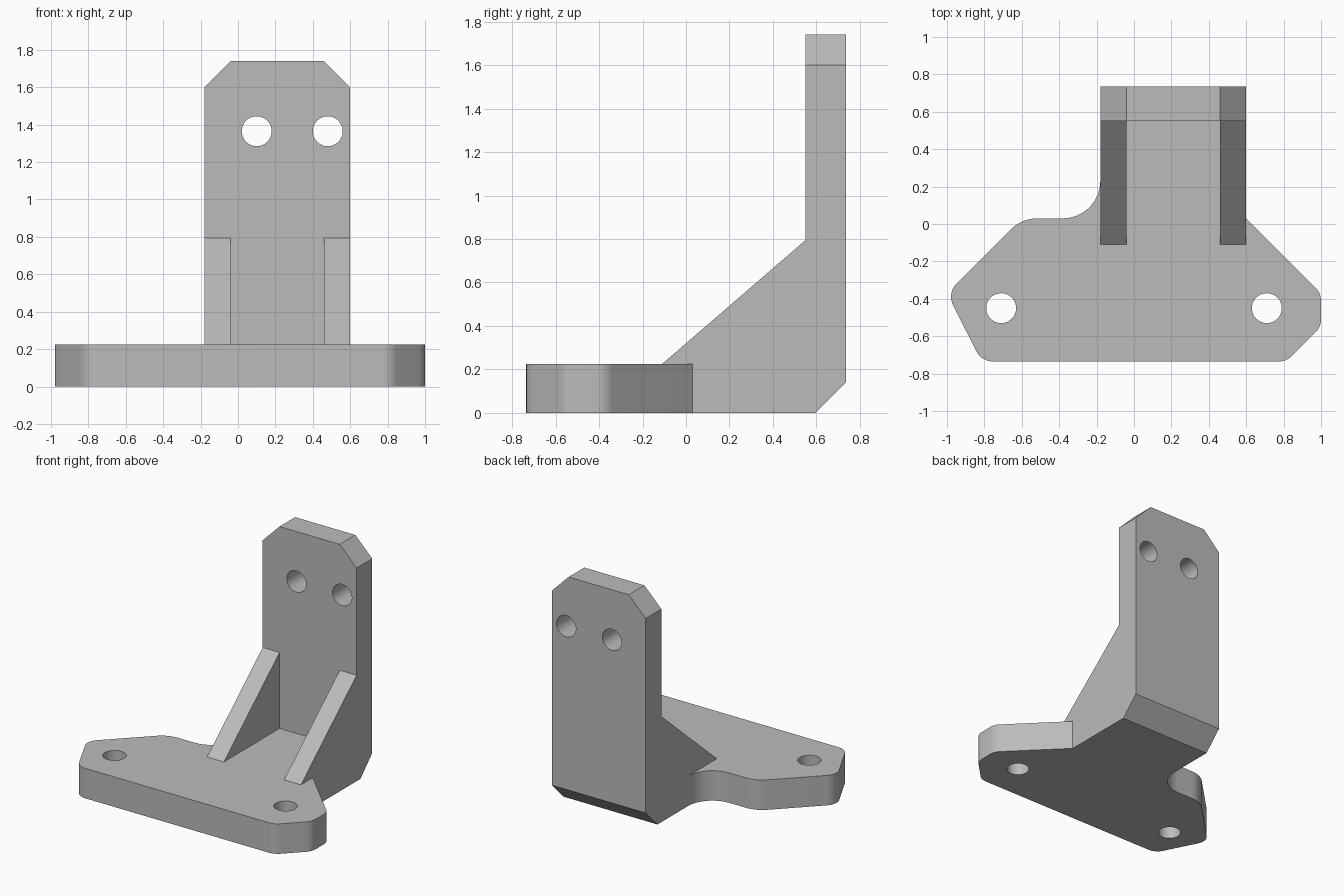
import bpy, math
from mathutils import Vector, Matrix

cube = bpy.data.objects.get("Cube")
if cube:
    bpy.data.objects.remove(cube, do_unlink=True)

THICK, HEIGHT, BACK, WALL_FRONT = 0.225, 1.74, 0.735, 0.55
LEFT, RIGHT, RIB, CHAMFER, HOLE = -0.18, 0.6, 0.14, 0.14, 0.08

grey = bpy.data.materials.new("plain grey")
grey.use_nodes = True
colour = (0.5, 0.5, 0.5, 1)
grey.diffuse_color = colour
grey.node_tree.nodes["Principled BSDF"].inputs["Base Color"].default_value = colour


def rounded(corners, steps=8):
    """Round each (x, y, radius) corner of an outline with a tangent arc."""
    out = []
    for i, (x, y, r) in enumerate(corners):
        p = Vector((x, y))
        if r == 0:
            out.append(p)
            continue
        a = (Vector(corners[i - 1][:2]) - p).normalized()
        b = (Vector(corners[(i + 1) % len(corners)][:2]) - p).normalized()
        half = a.angle(b) / 2
        centre = p + (a + b).normalized() * (r / math.sin(half))
        start = p + a * (r / math.tan(half)) - centre
        end = p + b * (r / math.tan(half)) - centre
        sweep = start.angle_signed(end)
        for k in range(steps + 1):
            # angle_signed is clockwise positive
            out.append(centre + Matrix.Rotation(-sweep * k / steps, 2) @ start)
    return out


def prism(name, outline, low, high, place):
    """Extrude a 2D outline; place maps (u, v, depth) to x, y, z."""
    n = len(outline)
    verts = [place(p[0], p[1], d) for d in (low, high) for p in outline]
    faces = [list(range(n))[::-1], list(range(n, 2 * n))]
    faces += [[i, (i + 1) % n, n + (i + 1) % n, n + i] for i in range(n)]
    mesh = bpy.data.meshes.new(name)
    mesh.from_pydata(verts, [], faces)
    mesh.materials.append(grey)
    obj = bpy.data.objects.new(name, mesh)
    bpy.context.collection.objects.link(obj)
    bpy.ops.object.select_all(action="DESELECT")
    bpy.context.view_layer.objects.active = obj
    obj.select_set(True)
    bpy.ops.object.mode_set(mode="EDIT")
    bpy.ops.mesh.select_all(action="SELECT")
    bpy.ops.mesh.normals_make_consistent(inside=False)
    bpy.ops.object.mode_set(mode="OBJECT")
    return obj


def along_x(u, v, d): return (d, u, v)
def along_y(u, v, d): return (u, d, v)
def along_z(u, v, d): return (u, v, d)


def combine(target, tool, operation):
    mod = target.modifiers.new(operation.lower(), "BOOLEAN")
    mod.operation, mod.solver, mod.object = operation, "EXACT", tool
    bpy.context.view_layer.objects.active = target
    bpy.ops.object.modifier_apply(modifier=mod.name)
    bpy.data.objects.remove(tool, do_unlink=True)


def circle(x, y, r, n=48):
    return [(x + r * math.cos(math.tau * k / n), y + r * math.sin(math.tau * k / n))
            for k in range(n)]


# Base plate with a wide foot and a rear tongue under the wall
foot = [(-0.815, -BACK, 0.1), (0.815, -BACK, 0.1), (1, -0.55, 0.1), (1, -0.37, 0.1),
        (RIGHT, 0.03, 0), (RIGHT, BACK, 0), (LEFT, BACK, 0),
        (LEFT, 0.03, 0.2), (-0.6, 0.03, 0.2), (-1, -0.37, 0.1)]
bracket = prism("mounting_bracket", rounded(foot), 0, THICK, along_z)

# Upright wall with clipped top corners
wall = [(LEFT, 0), (RIGHT, 0), (RIGHT, HEIGHT - CHAMFER), (RIGHT - CHAMFER, HEIGHT),
        (LEFT + CHAMFER, HEIGHT), (LEFT, HEIGHT - CHAMFER)]
combine(bracket, prism("wall", wall, WALL_FRONT, BACK, along_y), "UNION")

# Sloping side ribs
rib = [(-0.11, THICK), (-0.11, 0.1), (BACK, 0.1), (BACK, 0.795), (WALL_FRONT, 0.795)]
for x in (LEFT, RIGHT - RIB):
    combine(bracket, prism("rib", rib, x, x + RIB, along_x), "UNION")

# Chamfer along the lower back edge
wedge = [(BACK - CHAMFER - 0.1, -0.1), (BACK + 0.1, -0.1), (BACK + 0.1, CHAMFER + 0.1)]
combine(bracket, prism("chamfer_cutter", wedge, -1, 1, along_x), "DIFFERENCE")

# Bolt holes through the foot and the wall
for x in (-0.71, 0.71):
    combine(bracket, prism("foot_hole", circle(x, -0.45, HOLE), -0.1, 0.4, along_z), "DIFFERENCE")
for x in (0.1, 0.48):
    combine(bracket, prism("wall_hole", circle(x, 1.365, HOLE), 0.4, 0.9, along_y), "DIFFERENCE")

# Smooth the rounded corners and holes, keep the edges sharp
bpy.ops.object.select_all(action="DESELECT")
bracket.select_set(True)
bpy.context.view_layer.objects.active = bracket
bpy.ops.object.shade_smooth_by_angle(angle=math.radians(20))
